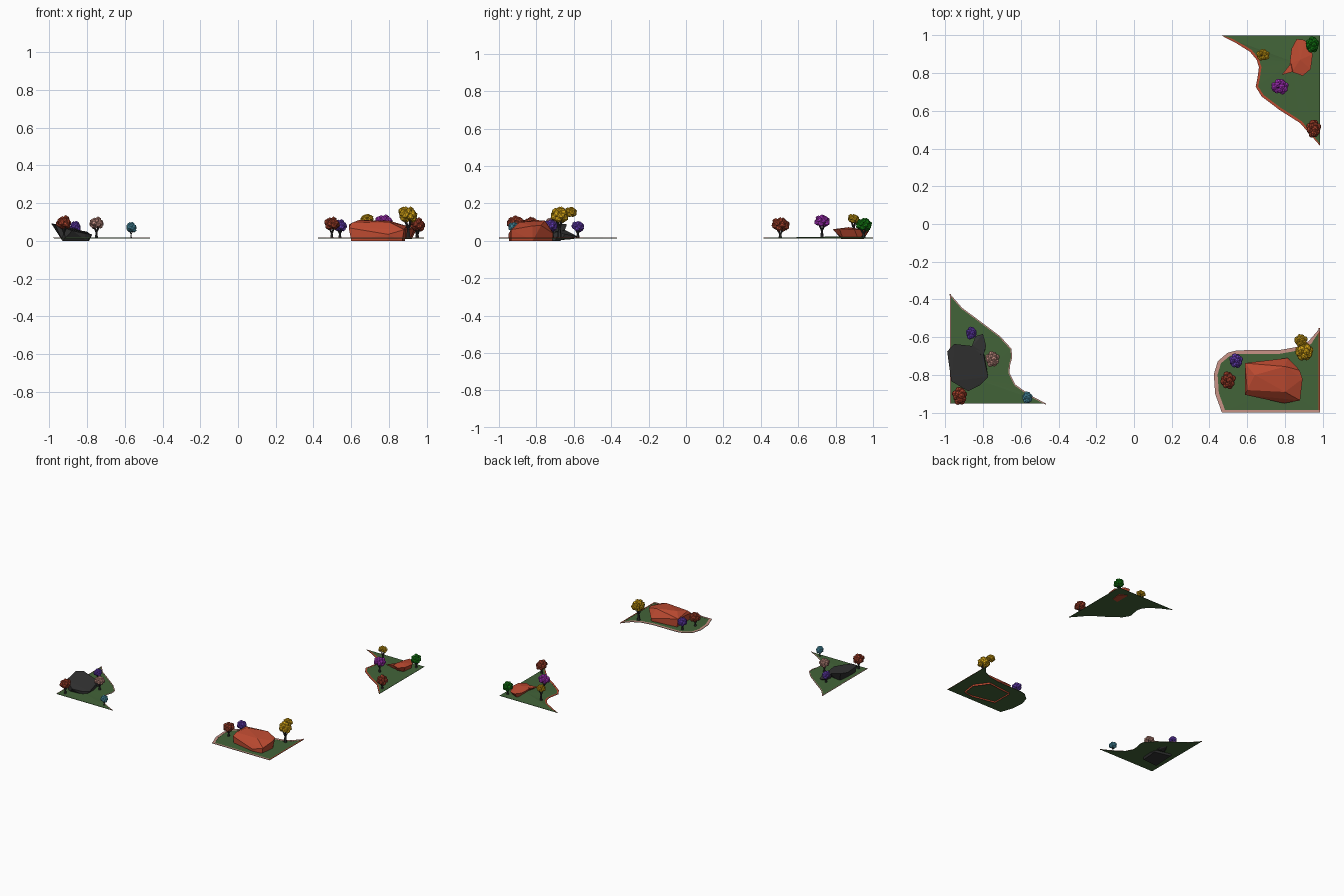
import bpy, bmesh, math, random
from mathutils import Vector, Matrix

if "Cube" in bpy.data.objects:
    bpy.data.objects.remove(bpy.data.objects["Cube"])

random.seed(4)

def mat(name, r, g, b):
    m = bpy.data.materials.new(name)
    m.diffuse_color = (r, g, b, 1)
    m.use_nodes = True
    m.node_tree.nodes["Principled BSDF"].inputs["Base Color"].default_value = m.diffuse_color
    return m

GRASS = mat("grass green", .055, .125, .04)
RED = mat("clay red", .50, .068, .03)
CHAR = mat("charcoal", .033, .033, .033)
PINK = mat("dusty pink", .58, .29, .24)
GOLD = mat("gold", .70, .39, .008)
GREEN = mat("leaf green", .008, .24, .008)
VIOLET = mat("violet", .16, .055, .55)
MAGENTA = mat("magenta", .46, .035, .60)
RUST = mat("rust", .40, .055, .025)
TEAL = mat("teal", .09, .37, .50)

def finish(name, bm, material):
    bmesh.ops.recalc_face_normals(bm, faces=bm.faces)
    me = bpy.data.meshes.new(name)
    bm.to_mesh(me)
    bm.free()
    me.materials.append(material)
    ob = bpy.data.objects.new(name, me)
    bpy.context.collection.objects.link(ob)
    return ob

Z0, Z1 = .0135, .016   # underside and edge height of the lawns

# lawn: a thin slab whose top rises gently to a centre point
def lawn(name, pts, centre):
    bm = bmesh.new()
    lo = [bm.verts.new((x, y, Z0)) for x, y in pts]
    hi = [bm.verts.new((x, y, Z1)) for x, y in pts]
    top = bm.verts.new(centre)
    base = bm.verts.new((centre[0], centre[1], Z0))
    n = len(pts)
    for i in range(n):
        j = (i + 1) % n
        bm.faces.new((lo[i], lo[j], hi[j], hi[i]))
        bm.faces.new((hi[i], hi[j], top))
        bm.faces.new((lo[j], lo[i], base))
    finish(name, bm, GRASS)

# border: thin band lying just inside a counter-clockwise outline
def border(name, pts, width, material):
    bm = bmesh.new()
    rows = []
    for i, p in enumerate(pts):
        a, b = Vector(pts[max(i - 1, 0)]), Vector(pts[min(i + 1, len(pts) - 1)])
        d = (b - a).normalized()
        q = Vector(p) + Vector((-d.y, d.x)) * width
        q.x, q.y = min(q.x, .985), min(q.y, 1)
        rows.append([bm.verts.new(c) for c in (
            (p[0], p[1], Z0 + .001), (p[0], p[1], Z1 + .0015),
            (q.x, q.y, Z1 + .0015), (q.x, q.y, Z0 + .001))])
    for r, s in zip(rows, rows[1:]):
        for k in range(4):
            bm.faces.new((r[k], r[(k + 1) % 4], s[(k + 1) % 4], s[k]))
    finish(name, bm, material)

# rock: faceted hull round a few corner points, optionally open underneath
def rock(name, pts, material, open_base=False):
    bm = bmesh.new()
    for p in pts:
        bm.verts.new(p)
    bmesh.ops.convex_hull(bm, input=bm.verts)
    loose = [v for v in bm.verts if not v.link_faces]
    bmesh.ops.delete(bm, geom=loose, context='VERTS')
    bmesh.ops.recalc_face_normals(bm, faces=bm.faces)
    bmesh.ops.dissolve_limit(bm, angle_limit=.05, verts=bm.verts, edges=bm.edges)
    if open_base:
        under = [f for f in bm.faces if f.normal.z < -.95]
        bmesh.ops.delete(bm, geom=under, context='FACES')
    finish(name, bm, material)

def limb(bm, a, b, r1, r2):
    a, b = Vector(a), Vector(b)
    d = b - a
    m = Matrix.Translation((a + b) / 2) @ d.to_track_quat('Z', 'Y').to_matrix().to_4x4()
    bmesh.ops.create_cone(bm, cap_ends=True, segments=6, radius1=r1, radius2=r2,
                          depth=d.length, matrix=m)

# crown: faceted balls spread in an even spiral over an ellipsoid
def crown(name, x, y, z, rx, ry, rz, material):
    bm = bmesh.new()
    n = 15
    for i in range(n):
        u = 1 - 1.8 * (i + .5) / n
        t = i * 2.39996
        s = math.sqrt(1 - u * u)
        f = random.uniform(.52, .64)
        p = (x + rx * f * s * math.cos(t), y + ry * f * s * math.sin(t), z + rz * f * u)
        r = min(rx, ry, rz) * random.uniform(.40, .52)
        spin = Matrix.Rotation(random.uniform(0, 6), 4, 'Z')
        bmesh.ops.create_icosphere(bm, subdivisions=1, radius=r,
                                   matrix=Matrix.Translation(p) @ spin)
    finish(name + "_crown", bm, material)

# tree: forked trunk with a crown
def tree(name, x, y, z, rx, ry, rz, material, thick=.007):
    bm = bmesh.new()
    fork = (x, y, Z1 + (z - rz - Z1) * .6 + .003)
    limb(bm, (x, y, Z1 - .001), fork, thick * 1.4, thick * .8)
    for k in range(4):
        t = k * math.pi / 2 + .5
        limb(bm, fork, (x + rx * .5 * math.cos(t), y + ry * .5 * math.sin(t), z - rz * .3),
             thick * .65, thick * .35)
    finish(name + "_trunk", bm, CHAR)
    crown(name, x, y, z, rx, ry, rz, material)

# outlines, counter-clockwise; the curved side comes first
A = [(.46, 1), (.535, .962), (.615, .912), (.65, .87), (.662, .83), (.655, .78), (.645, .727),
     (.677, .675), (.77, .605), (.88, .535), (.985, .415), (.985, 1)]
B = [(-.465, -.952), (-.55, -.907), (-.63, -.85), (-.66, -.79), (-.657, -.75), (-.645, -.705),
     (-.65, -.66), (-.71, -.594), (-.815, -.515), (-.91, -.445), (-.975, -.37), (-.975, -.952)]
C = [(.985, -.552), (.926, -.62), (.86, -.652), (.77, -.668), (.614, -.668), (.545, -.67),
     (.497, -.682), (.444, -.727), (.423, -.796), (.43, -.90), (.466, -1), (.985, -1)]

lawn("back_right_lawn", A, (.84, .86, .024))
lawn("front_left_lawn", B, (-.84, -.82, .020))
lawn("front_right_lawn", C, (.78, -.86, .018))
border("back_right_border", A[:11], .013, RED)
border("front_left_border", B[:11], .006, PINK)
border("front_left_side_border", B[10:], .005, PINK)
border("front_right_border", C[:11], .020, PINK)
border("front_right_front_border", C[10:], .014, PINK)
border("front_right_side_border", [C[11], C[0]], .008, RED)

# large clay rock
rock("large_red_rock", [
    (.60, -.907, 0), (.79, -.945, 0), (.87, -.935, 0), (.885, -.82, 0), (.81, -.715, 0), (.60, -.737, 0),
    (.587, -.905, .07), (.587, -.737, .085), (.60, -.88, .095), (.64, -.80, .111), (.80, -.755, .108),
    (.878, -.775, .082), (.893, -.82, .08), (.88, -.935, .06), (.80, -.89, .10),
    (.795, -.95, .035), (.815, -.71, .04)], RED, True)
# dark leaning rock with a side spur
rock("dark_rock", [
    (-.93, -.85, 0), (-.80, -.84, 0), (-.79, -.70, 0), (-.92, -.67, 0),
    (-.99, -.675, .093), (-.952, -.636, .088), (-.85, -.647, .06), (-.968, -.833, .085),
    (-.878, -.886, .055), (-.815, -.854, .04), (-.773, -.81, .034), (-.80, -.68, .045)], CHAR)
rock("dark_rock_spur", [
    (-.85, -.66, .005), (-.79, -.67, .005), (-.82, -.60, .01), (-.84, -.594, .03),
    (-.80, -.583, .025), (-.783, -.647, .035), (-.86, -.65, .06), (-.80, -.70, .05)], CHAR)
# small clay rock with a pointed tail
rock("small_red_rock", [
    (.86, .95, .01), (.92, .92, .01), (.91, .84, .01), (.86, .83, .01),
    (.862, .98, .055), (.905, .975, .055), (.835, .93, .05), (.825, .85, .055), (.947, .90, .062),
    (.936, .82, .065), (.894, .785, .062), (.836, .806, .06), (.88, .87, .073)], RED)
rock("small_red_rock_tail", [
    (.783, .79, .058), (.83, .85, .06), (.84, .806, .065), (.86, .83, .02), (.85, .86, .035)], RED)

# trees: position, crown centre height, crown radii
tree("back_gold_tree", .683, .896, .117, .042, .034, .029, GOLD)
tree("back_magenta_tree", .772, .727, .105, .060, .046, .036, MAGENTA)
tree("back_green_tree", .947, .950, .085, .038, .053, .042, GREEN)
tree("back_rust_tree", .952, .504, .085, .038, .057, .044, RUST)
tree("right_gold_tree", .902, -.677, .135, .055, .050, .048, GOLD, .009)
crown("right_upper_gold", .884, -.617, .152, .037, .036, .032, GOLD)
tree("right_violet_tree", .540, -.725, .080, .038, .042, .036, VIOLET)
tree("right_rust_tree", .497, -.830, .088, .042, .054, .040, RUST)
tree("left_violet_tree", -.862, -.578, .076, .031, .038, .030, VIOLET)
tree("left_pink_tree", -.750, -.715, .092, .042, .048, .035, PINK)
tree("left_rust_tree", -.922, -.912, .095, .042, .054, .040, RUST)
tree("left_teal_tree", -.566, -.920, .071, .030, .036, .030, TEAL, .003)
